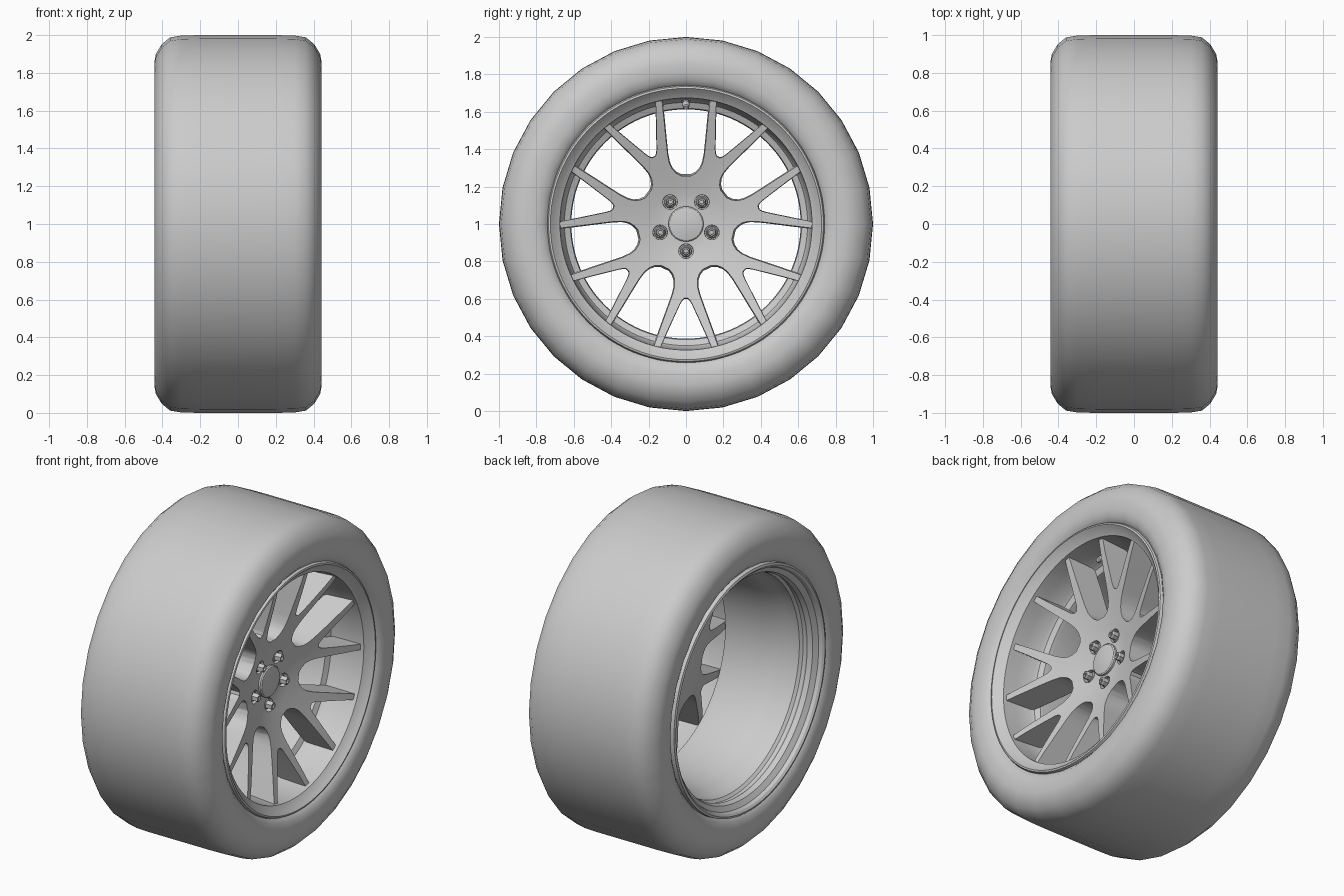
import bpy, bmesh
from math import pi, sin, cos, radians
from mathutils import Matrix, Vector

if "Cube" in bpy.data.objects:
    bpy.data.objects.remove(bpy.data.objects["Cube"])

CENTRE = (0, 0, 1)  # wheel axis runs along x through this point


def finish(bm, name, angle=30, loc=CENTRE):
    bmesh.ops.remove_doubles(bm, verts=bm.verts, dist=0.0001)
    bmesh.ops.recalc_face_normals(bm, faces=bm.faces)
    me = bpy.data.meshes.new(name)
    bm.to_mesh(me)
    bm.free()
    ob = bpy.data.objects.new(name, me)
    ob.location = loc
    bpy.context.collection.objects.link(ob)
    smooth(ob, angle)
    return ob


def smooth(ob, angle):
    bpy.ops.object.select_all(action='DESELECT')
    bpy.context.view_layer.objects.active = ob
    ob.select_set(True)
    bpy.ops.object.shade_smooth_by_angle(angle=radians(angle))


def spin(bm, profile, steps, mat=Matrix()):
    """Revolve (x, radius) points about x, then place with mat."""
    tmp = bmesh.new()
    vs = [tmp.verts.new((x, 0, r)) for x, r in profile]
    es = [tmp.edges.new(p) for p in zip(vs, vs[1:])]
    bmesh.ops.spin(tmp, geom=vs + es, cent=(0, 0, 0), axis=(1, 0, 0),
                   angle=2 * pi, steps=steps, use_merge=True)
    bmesh.ops.remove_doubles(tmp, verts=tmp.verts, dist=0.0001)
    tmp.transform(mat)
    me = bpy.data.meshes.new("tmp")
    tmp.to_mesh(me)
    tmp.free()
    bm.from_mesh(me)
    bpy.data.meshes.remove(me)


def lathe(name, profile, steps, angle=30):
    bm = bmesh.new()
    spin(bm, profile, steps)
    return finish(bm, name, angle)


def polar(deg, r, x=0):
    return Vector((x, r * cos(radians(deg)), r * sin(radians(deg))))


# Tyre: mirrored half profile, 32 sides
half = [(0.0, 1.0), (0.2, 1.0), (0.3, 0.998), (0.36, 0.988), (0.405, 0.95),
        (0.435, 0.9), (0.442, 0.86), (0.442, 0.81), (0.432, 0.77), (0.41, 0.742), (0.38, 0.725)]
lathe("tyre", [(-x, r) for x, r in half[:0:-1]] + half, 32, 40)

# Rim barrel with front and rear flanges
lathe("rim_barrel", [
    (0.38, 0.74), (0.41, 0.742), (0.425, 0.735), (0.428, 0.725), (0.415, 0.712),
    (0.395, 0.69), (0.385, 0.674), (0.3, 0.668), (0.2, 0.66), (0.18, 0.65),
    (0.165, 0.618), (0.14, 0.613), (-0.1, 0.62), (-0.2, 0.63), (-0.24, 0.652),
    (-0.31, 0.66), (-0.325, 0.675), (-0.345, 0.675), (-0.36, 0.665), (-0.39, 0.675),
    (-0.41, 0.705), (-0.43, 0.712), (-0.44, 0.725), (-0.435, 0.738), (-0.38, 0.742)], 96)

# Spoke disc: concave face, later cut by windows
disc = lathe("spokes", [
    (0.205, 0), (0.205, 0.11), (0.21, 0.15), (0.222, 0.2), (0.25, 0.3), (0.282, 0.4),
    (0.314, 0.5), (0.345, 0.6), (0.365, 0.674), (0.19, 0.674), (0.15, 0.55),
    (0.11, 0.4), (0.07, 0.25), (0.06, 0.2), (0.06, 0)], 96)

# Window outlines as (radius, half width)
u_window = [(0.258, 0.026), (0.272, 0.052), (0.295, 0.074), (0.325, 0.088), (0.37, 0.097),
            (0.45, 0.105), (0.55, 0.114), (0.65, 0.124), (0.76, 0.134)]
v_window = [(0.398, 0.01), (0.41, 0.022), (0.43, 0.033), (0.5, 0.065),
            (0.58, 0.101), (0.65, 0.131), (0.76, 0.178)]
bm = bmesh.new()


def add_window(outline, deg):
    pts = [(r, h) for r, h in outline] + [(r, -h) for r, h in reversed(outline)]
    loops = []
    for x, s in ((0.0, 0.95), (0.5, 1.06)):  # drafted walls
        rot = Matrix.Rotation(radians(deg), 4, 'X')
        loops.append([bm.verts.new(rot @ Vector((x, 0.5 + (r - 0.5) * s, h * s))) for r, h in pts])
    a, b = loops
    bm.faces.new(a)
    bm.faces.new(b[::-1])
    for i in range(len(a)):
        j = (i + 1) % len(a)
        bm.faces.new((a[i], b[i], b[j], a[j]))


for k in range(7):
    add_window(u_window, 90 + k * 360 / 7)
    add_window(v_window, 270 + k * 360 / 7)

# Bolt pockets and hub bore behind
bolt_angles = [270 + 72 * k for k in range(5)]
for a in bolt_angles:
    spin(bm, [(0.17, 0), (0.17, 0.038), (0.3, 0.042), (0.3, 0)], 20,
         Matrix.Translation(polar(a, 0.145)))
spin(bm, [(0.0, 0), (0.0, 0.09), (0.13, 0.09), (0.13, 0)], 32)
cutter = finish(bm, "window_cutter")
cutter.hide_render = True

mod = disc.modifiers.new("windows", 'BOOLEAN')
mod.operation = 'DIFFERENCE'
mod.solver = 'EXACT'
mod.object = cutter
bpy.context.view_layer.update()
bpy.context.view_layer.objects.active = disc
bpy.ops.object.modifier_apply(modifier=mod.name)
bpy.data.objects.remove(cutter)
smooth(disc, 30)

# Centre cap
lathe("centre_cap", [(0.19, 0.094), (0.217, 0.094), (0.223, 0.088),
                     (0.228, 0.06), (0.231, 0.03), (0.232, 0)], 40)

# Wheel bolts: round collar, hex head, hollow top
bm = bmesh.new()
for a in bolt_angles:
    place = Matrix.Translation(polar(a, 0.145))
    spin(bm, [(0.16, 0.032), (0.195, 0.032), (0.203, 0.026), (0.203, 0.0)], 20, place)
    spin(bm, [(0.2, 0.025), (0.235, 0.025), (0.242, 0.02), (0.242, 0.012),
              (0.225, 0.011), (0.225, 0)], 6, place)
finish(bm, "wheel_bolts")

# Valve stem on the front ledge at the top
bm = bmesh.new()
lean = Matrix.Translation(polar(90, 0.668, 0.2)) @ Matrix.Rotation(radians(35), 4, 'Y')
spin(bm, [(0, 0), (0, 0.024), (0.012, 0.024), (0.018, 0.014), (0.04, 0.014),
          (0.042, 0.019), (0.075, 0.017), (0.08, 0.012), (0.08, 0)], 16, lean)
finish(bm, "valve_stem")
